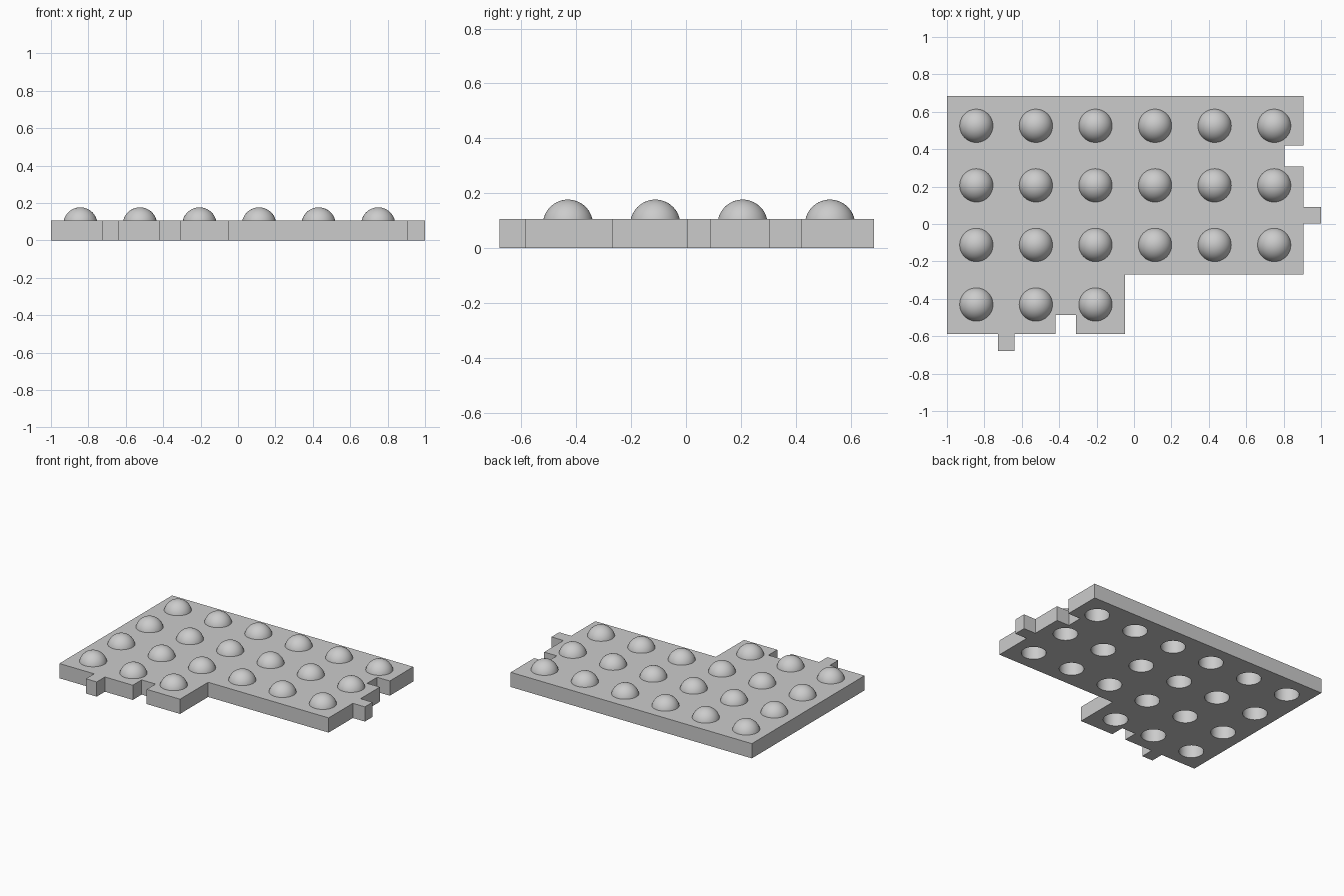
import bpy, bmesh, math
from mathutils import Matrix, Vector

cube = bpy.data.objects.get("Cube")
if cube:
    bpy.data.objects.remove(cube)

grey = bpy.data.materials.new("light grey")
grey.use_nodes = True
grey.diffuse_color = (0.6, 0.6, 0.6, 1)
grey.node_tree.nodes["Principled BSDF"].inputs["Base Color"].default_value = (0.6, 0.6, 0.6, 1)

TOP = 0.105          # plate thickness
PITCH = 0.3185       # spacing of the bumps
HOLE = 0.08          # radius of the sockets underneath
CENTRE = 0.085       # height of the sphere centres
SEGMENTS = 48


def make_object(name, bm):
    bmesh.ops.recalc_face_normals(bm, faces=bm.faces[:])
    mesh = bpy.data.meshes.new(name)
    bm.to_mesh(mesh)
    bm.free()
    mesh.materials.append(grey)
    obj = bpy.data.objects.new(name, mesh)
    bpy.context.collection.objects.link(obj)
    return obj


def smooth(obj):
    bpy.ops.object.select_all(action='DESELECT')
    obj.select_set(True)
    bpy.context.view_layer.objects.active = obj
    bpy.ops.object.shade_smooth_by_angle(angle=math.radians(35))


# Bump positions: three full rows of six and a front row of three
spots = [(-0.843 + PITCH * col, 0.525 - PITCH * row)
         for row in range(4) for col in range(3 if row == 3 else 6)]

# Plate outline with its joining tabs and notches
outline = [
    (-1, 0.685), (-1, -0.587),
    (-0.726, -0.587), (-0.726, -0.68), (-0.64, -0.68), (-0.64, -0.587),
    (-0.42, -0.587), (-0.42, -0.487), (-0.31, -0.487), (-0.31, -0.587),
    (-0.047, -0.587), (-0.047, -0.27), (0.905, -0.27),
    (0.905, 0.003), (1, 0.003), (1, 0.09), (0.905, 0.09),
    (0.905, 0.307), (0.805, 0.307), (0.805, 0.42), (0.905, 0.42), (0.905, 0.685),
]
bm = bmesh.new()
base = bm.faces.new([bm.verts.new((x, y, 0)) for x, y in outline])
sides = bmesh.ops.extrude_face_region(bm, geom=[base], use_keep_orig=True)
bmesh.ops.translate(bm, vec=(0, 0, TOP),
                    verts=[v for v in sides["geom"] if isinstance(v, bmesh.types.BMVert)])
plate = make_object("plate", bm)

# Round sockets drilled up through the plate
bm = bmesh.new()
for x, y in spots:
    bmesh.ops.create_cone(bm, cap_ends=True, segments=SEGMENTS, radius1=HOLE, radius2=HOLE,
                          depth=0.3, matrix=Matrix.Translation((x, y, TOP / 2)))
cutter = make_object("socket_cutter", bm)
cutter.hide_render = True
drill = plate.modifiers.new("sockets", 'BOOLEAN')
drill.operation = 'DIFFERENCE'
drill.solver = 'EXACT'
drill.object = cutter
bpy.context.view_layer.objects.active = plate
bpy.ops.object.modifier_apply(modifier=drill.name)
bpy.data.objects.remove(cutter)
smooth(plate)


# Hollow domed bump, turned from an outer and an inner arc
def arc(radius, z_start, steps=12):
    start = math.asin((z_start - CENTRE) / radius)
    return [(radius * math.cos(a), CENTRE + radius * math.sin(a))
            for a in (start + (math.pi / 2 - start) * i / steps for i in range(steps + 1))]


inner_radius = math.hypot(HOLE, TOP - CENTRE)
profile = arc(0.0915, TOP - 0.003)[::-1] + arc(inner_radius, TOP)
bm = bmesh.new()
points = [bm.verts.new((r, 0, z)) for r, z in profile]
edges = [bm.edges.new(pair) for pair in zip(points, points[1:])]
bmesh.ops.spin(bm, geom=points + edges, axis=(0, 0, 1), cent=(0, 0, 0),
               angle=math.tau, steps=SEGMENTS, use_duplicate=False)
bmesh.ops.remove_doubles(bm, verts=bm.verts[:], dist=0.0001)
bump = make_object("bump", bm)
smooth(bump)

# Repeat the bump over the plate
for i, (x, y) in enumerate(spots):
    obj = bump if i == 0 else bump.copy()
    if i:
        bpy.context.collection.objects.link(obj)
    obj.name = f"bump_{i + 1}"
    obj.location = Vector((x, y, 0))
